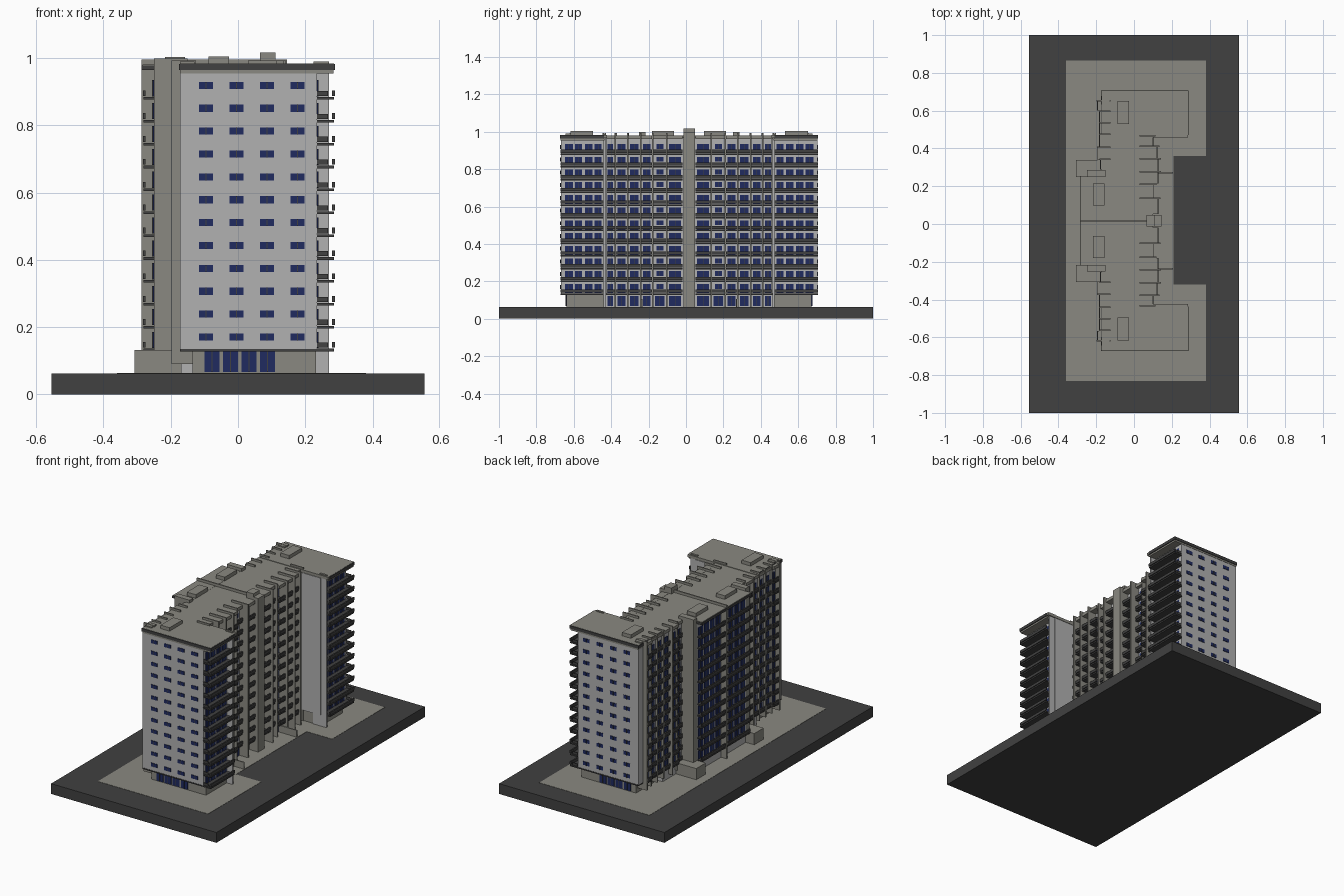
import bpy, bmesh

if "Cube" in bpy.data.objects:
    bpy.data.objects.remove(bpy.data.objects["Cube"])

def material(name, rgb):
    m = bpy.data.materials.new(name)
    m.diffuse_color = (*rgb, 1)
    m.use_nodes = True
    m.node_tree.nodes["Principled BSDF"].inputs["Base Color"].default_value = m.diffuse_color
    return m

LIGHT = material("light_render", (0.44, 0.44, 0.44))
STONE = material("warm_stone", (0.255, 0.25, 0.22))
DARK = material("charcoal", (0.052, 0.052, 0.052))
BLUE = material("blue_glass", (0.014, 0.024, 0.115))

YC = 0.017           # mirror plane of the building
G = 0.064            # ground level
FLOORS = [0.13 + 0.068 * i for i in range(12)]
parts = {}           # part name -> (bmesh, material)

def box(name, mat, x0, x1, y0, y1, z0, z1):
    bm = parts.setdefault(name, (bmesh.new(), mat))[0]
    v = [bm.verts.new((x, y, z)) for x in (x0, x1) for y in (y0, y1) for z in (z0, z1)]
    for f in ((0, 1, 3, 2), (4, 6, 7, 5), (0, 4, 5, 1), (2, 3, 7, 6), (0, 2, 6, 4), (1, 5, 7, 3)):
        bm.faces.new([v[i] for i in f])

def pair(name, mat, x0, x1, v0, v1, z0, z1):
    """Box mirrored about the building's centre; v is distance from it."""
    box(name, mat, x0, x1, YC + v0, YC + v1, z0, z1)
    box(name, mat, x0, x1, YC - v1, YC - v0, z0, z1)

def side_window(name, x, d, v0, v1, z0, z1):
    """Glass plate with a mullion on a wall facing d along x."""
    lo, hi = sorted((x, x + d * 0.003))
    pair(name + "_glass", BLUE, lo, hi, v0, v1, z0, z1)
    m = (v0 + v1) / 2
    lo, hi = sorted((x, x + d * 0.005))
    pair(name + "_mullions", DARK, lo, hi, m - 0.0015, m + 0.0015, z0, z1)

def end_window(name, v, x0, x1, z0, z1):
    """Glass plate with a mullion on an end wall."""
    pair(name + "_glass", BLUE, x0, x1, v, v + 0.003, z0, z1)
    m = (x0 + x1) / 2
    pair(name + "_mullions", DARK, m - 0.0015, m + 0.0015, v, v + 0.005, z0, z1)

def balcony(name, x_wall, x_out, v0, v1, f):
    """Slab with a solid front rail and side rails."""
    d = 1 if x_out > x_wall else -1
    lo, hi = sorted((x_wall, x_out))
    pair(name + "_slabs", DARK, lo, hi, v0, v1, f - 0.002, f + 0.006)
    lo, hi = sorted((x_out - d * 0.006, x_out + d * 0.002))
    pair(name + "_rails", DARK, lo, hi, v0, v1, f + 0.009, f + 0.026)

# Base and paving with a notch on the right side
box("base", DARK, -0.555, 0.555, -1, 1, 0, 0.0625)
box("paving", STONE, -0.36, 0.21, -0.83, 0.865, 0.055, G)
box("paving", STONE, 0.21, 0.38, -0.83, -0.32, 0.055, G)
box("paving", STONE, 0.21, 0.38, 0.36, 0.865, 0.055, G)

# End wings: upper block, recessed ground floor, roof with dark rim
pair("wing_walls", LIGHT, -0.172, 0.235, 0.44, 0.685, 0.134, 0.964)
pair("wing_ground_floor", STONE, -0.135, 0.232, 0.45, 0.655, G, 0.13)
pair("wing_floor_edge", DARK, -0.172, 0.237, 0.446, 0.687, 0.128, 0.135)
pair("wing_soffit", STONE, -0.172, 0.284, 0.452, 0.687, 0.954, 0.964)
pair("wing_roof_rim", DARK, -0.176, 0.289, 0.455, 0.69, 0.964, 0.982)
pair("wing_roof", STONE, -0.172, 0.285, 0.44, 0.686, 0.966, 0.983)
pair("wing_inner_wall", LIGHT, 0.18, 0.27, 0.445, 0.457, G, 0.964)
pair("wing_inner_wall_top", STONE, 0.225, 0.27, 0.445, 0.457, 0.964, 0.989)
for i in range(4):
    x = -0.1 + 0.055 * i
    end_window("ground_door", 0.655, x, x + 0.045, G + 0.003, 0.127)

# Middle block and projecting rear block
pair("middle_walls", LIGHT, -0.17, 0.085, 0, 0.45, G, 0.966)
pair("middle_roof", STONE, -0.172, 0.10, 0, 0.45, 0.966, 0.98)
pair("rear_walls", LIGHT, -0.25, -0.16, 0, 0.236, G, 0.966)
pair("rear_roof", STONE, -0.284, -0.16, 0, 0.236, 0.966, 0.981)
pair("rear_roof_rim", DARK, -0.287, -0.24, 0, 0.238, 0.964, 0.978)

# Central dividing wall and chimney
box("dividing_wall", STONE, -0.287, 0.12, YC - 0.004, YC + 0.004, G, 0.996)
box("chimney", STONE, 0.065, 0.112, -0.013, 0.047, G, 1.016)
box("chimney_front", STONE, 0.10, 0.145, -0.013, 0.047, G, 0.996)

# Stair towers, lobbies, low garden walls
pair("stair_tower", STONE, -0.25, -0.15, 0.233, 0.268, G, 0.998)
pair("lobby", STONE, -0.307, -0.17, 0.233, 0.323, G, 0.132)
pair("garden_wall", STONE, 0.08, 0.207, 0.25, 0.257, G, 0.105)

# Roof boxes
pair("roof_box", STONE, -0.087, -0.027, 0.513, 0.635, 0.975, 1.004)
pair("roof_box", STONE, -0.217, -0.157, 0.08, 0.198, 0.975, 1.003)
pair("roof_hatch", STONE, -0.172, -0.13, 0.615, 0.66, 0.975, 0.99)

# Front bays of the middle block: (v0, v1, balcony reach)
front_bays = [(0.035, 0.115, 0.127), (0.123, 0.19, 0.105), (0.198, 0.255, 0.128),
              (0.263, 0.325, 0.128), (0.333, 0.39, 0.122), (0.398, 0.445, 0.10)]
for v0, v1, reach in front_bays:
    pair("front_fins", STONE, 0.03, min(reach + 0.014, 0.142), v1, v1 + 0.008, G, 0.993)
    pair("front_bay_roofs", STONE, 0.08, reach, v0, v1, 0.962, 0.981)
    side_window("front_ground_door", 0.085, 1, v0 + 0.008, v1 - 0.008, G + 0.003, 0.122)
# Rear bays of the wings and middle block
rear_bays = [(0.272, 0.322, -0.178), (0.322, 0.386, -0.192), (0.394, 0.455, -0.182),
             (0.463, 0.515, -0.182), (0.523, 0.575, -0.182), (0.583, 0.632, -0.194)]
for v0, v1, reach in rear_bays:
    pair("rear_fins", STONE, reach - 0.004, -0.125, v1, v1 + 0.008, 0.09, 0.992)
    pair("rear_bay_roofs", STONE, reach, -0.165, v0, v1, 0.962, 0.98)

# Everything that repeats on each storey
for f in FLOORS:
    z0, z1 = f + 0.008, f + 0.056
    # End wall windows
    for i in range(4):
        x = -0.116 + 0.0905 * i
        end_window("end_window", 0.685, x, x + 0.042, f + 0.03, f + 0.051)
    # Wing front balconies and windows
    balcony("wing_balcony", 0.235, 0.286, 0.457, 0.688, f)
    pair("wing_balcony_end_rails", DARK, 0.235, 0.268, 0.682, 0.687, f + 0.009, f + 0.024)
    for v0, v1 in ((0.468, 0.505), (0.517, 0.557), (0.572, 0.61), (0.622, 0.665)):
        side_window("wing_window", 0.235, 1, v0, v1, z0, z1)
    # Middle front bays
    for i, (v0, v1, reach) in enumerate(front_bays):
        balcony("front_balcony", 0.085, reach, v0, v1, f)
        if i == 1:
            side_window("front_window", 0.085, 1, v0 + 0.015, v1 - 0.015, f + 0.03, z1)
        else:
            side_window("front_window", 0.085, 1, v0 + 0.008, v1 - 0.008, z0, z1)
    # Rear bays
    for v0, v1, reach in rear_bays:
        balcony("rear_balcony", -0.168, reach, v0, v1, f)
        side_window("rear_window", -0.172, -1, v0 + 0.012, v1 - 0.012, z0 + 0.008, z1)
    # Long balconies of the projecting rear block
    balcony("long_balcony", -0.25, -0.281, 0.004, 0.232, f)
    for k in range(4):
        v = 0.014 + 0.056 * k
        side_window("long_balcony_window", -0.25, -1, v, v + 0.042, z0, z1)

# Turn the collected boxes into objects
for name, (bm, mat) in parts.items():
    bmesh.ops.recalc_face_normals(bm, faces=bm.faces)
    me = bpy.data.meshes.new(name)
    bm.to_mesh(me)
    bm.free()
    me.materials.append(mat)
    bpy.context.collection.objects.link(bpy.data.objects.new(name, me))
